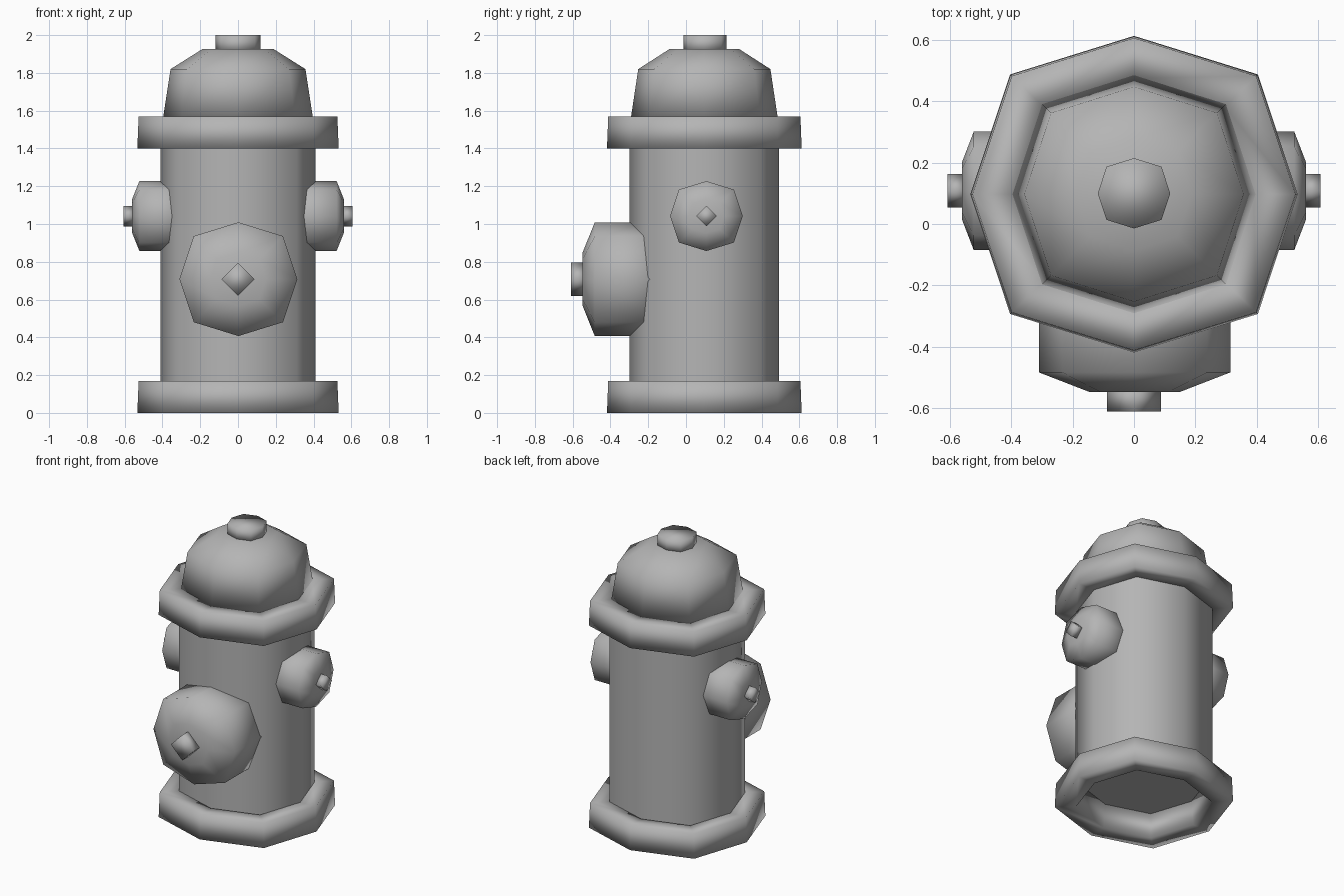
import bpy, bmesh, math
from mathutils import Matrix, Vector

if "Cube" in bpy.data.objects:
    bpy.data.objects.remove(bpy.data.objects["Cube"])

DIAG = 1.07      # diagonal corners sit slightly further out than axis corners
CY = 0.097       # hydrant axis in y

iron = bpy.data.materials.new("dark_iron")
iron.diffuse_color = (0.46, 0.46, 0.46, 1)
iron.use_nodes = True
iron.node_tree.nodes["Principled BSDF"].inputs["Base Color"].default_value = iron.diffuse_color


def lathe(name, profile, origin, rot=None, sides=8, stretch=1.0, closed=False):
    """Turn (radius, height) points into a smooth-shaded solid; closed makes a ring."""
    bm = bmesh.new()
    rings = []
    for r, h in profile:
        ring = []
        for i in range(sides):
            a = 2 * math.pi * i / sides
            k = r * (DIAG if sides == 8 and i % 2 else 1.0)
            ring.append(bm.verts.new((k * math.cos(a), k * stretch * math.sin(a), h)))
        rings.append(ring)
    pairs = list(zip(rings, rings[1:]))
    if closed:
        pairs.append((rings[-1], rings[0]))
    else:
        bm.faces.new(rings[0][::-1])
        bm.faces.new(rings[-1])
    for a, b in pairs:
        for i in range(sides):
            j = (i + 1) % sides
            bm.faces.new((a[i], a[j], b[j], b[i]))
    bmesh.ops.recalc_face_normals(bm, faces=bm.faces)
    for f in bm.faces:
        f.smooth = True
    bm.transform(Matrix.Translation(Vector(origin)) @ (rot or Matrix.Identity(4)))
    mesh = bpy.data.meshes.new(name)
    bm.to_mesh(mesh)
    bm.free()
    mesh.materials.append(iron)
    ob = bpy.data.objects.new(name, mesh)
    bpy.context.collection.objects.link(ob)
    return ob


# Barrel, recessed at the bottom inside the base flange; ends kept crisp
barrel = lathe("barrel", [(0.41, 0.165), (0.41, 1.50)], (0, CY, 0), stretch=0.963)
bpy.context.view_layer.objects.active = barrel
barrel.select_set(True)
bpy.ops.object.shade_smooth_by_angle(angle=math.radians(75))

# Base and top flanges: slightly tapered rings
for name, z in (("base_flange", 0.0), ("top_flange", 1.40)):
    lathe(name, [(0.405, 0), (0.533, 0), (0.526, 0.17), (0.39, 0.17)],
          (0, CY, z), stretch=0.967, closed=True)

# Bonnet and operating nut
lathe("bonnet", [(0.397, 1.56), (0.357, 1.82), (0.187, 1.927)], (0, CY, 0), stretch=0.98)
lathe("top_nut", [(0.118, 1.91), (0.118, 2.0)], (0, 0.1, 0), stretch=0.97)

# Large front outlet, axis along -y
front = Matrix.Rotation(math.radians(90), 4, 'X')
lathe("front_outlet", [(0.312, 0.10), (0.312, 0.483), (0.147, 0.547)],
      (0.002, 0, 0.708), front, stretch=0.965)
lathe("front_outlet_nut", [(0.088, 0.53), (0.088, 0.61)], (0, 0, 0.708), front, sides=4)

# Matching side outlets, axis along x
for side, s in (("right", 1), ("left", -1)):
    rot = Matrix.Rotation(math.radians(90 * s), 4, 'Y')
    pos = (0, 0.108, 1.042)
    lathe(side + "_outlet", [(0.185, 0.25), (0.185, 0.522), (0.09, 0.56)], pos, rot, stretch=1.04)
    lathe(side + "_outlet_nut", [(0.054, 0.55), (0.054, 0.607)], pos, rot, sides=4)
